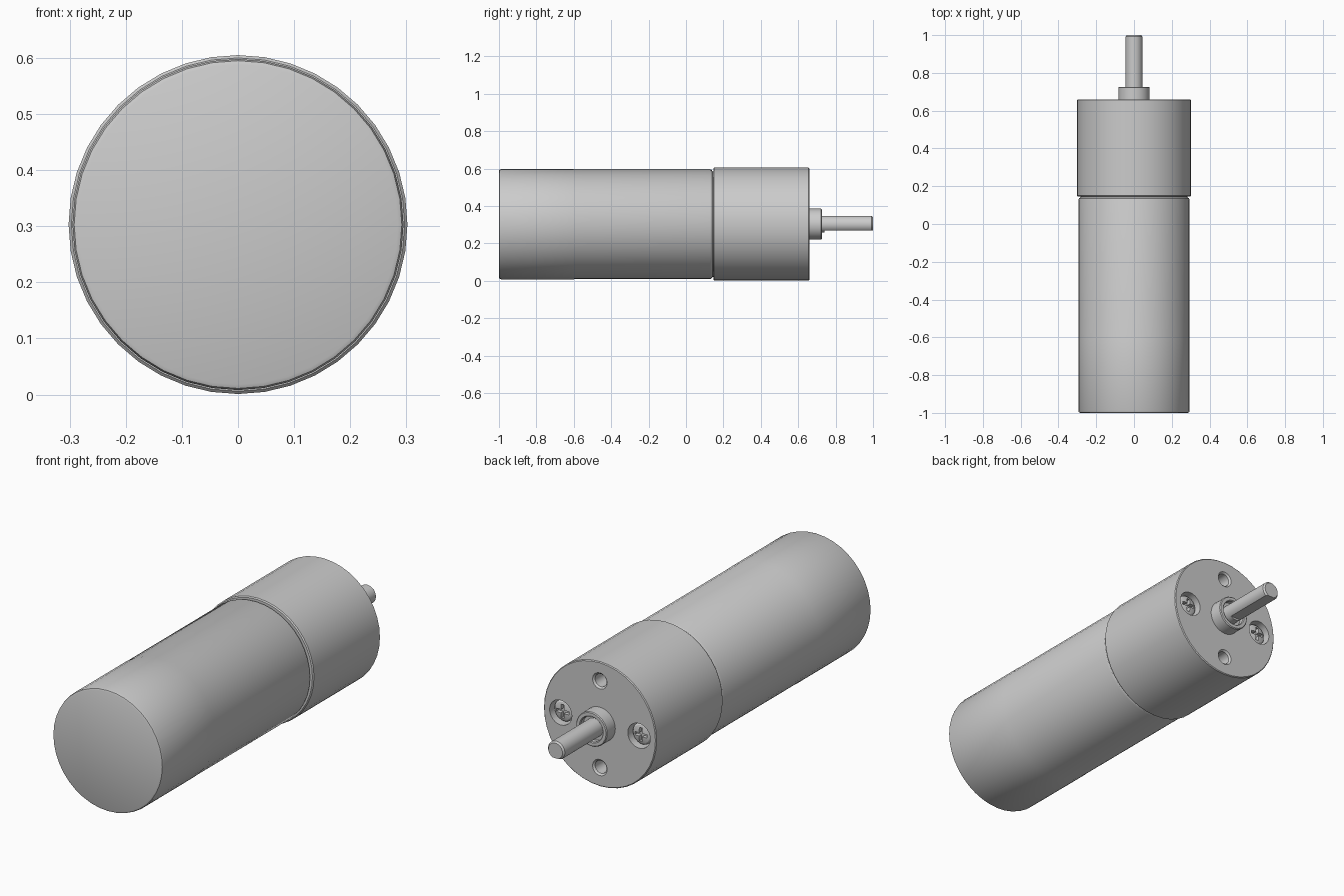
import bpy, bmesh, math

if "Cube" in bpy.data.objects:
    bpy.data.objects.remove(bpy.data.objects["Cube"])

AXIS_Z = 0.303      # height of the motor axis
FACE = 0.66         # y of the gearbox mounting face
HOLE_R = 0.21       # radius of the bolt circle


def lathe(name, profile, x=0, z=0, sides=40):
    """Spin (radius, y) points around an axis parallel to y; radius 0 makes a pole."""
    bm = bmesh.new()
    rings = []
    for r, y in profile:
        n = sides if r > 0 else 1
        rings.append([bm.verts.new((x + r * math.sin(2 * math.pi * i / sides), y,
                                    AXIS_Z + z + r * math.cos(2 * math.pi * i / sides)))
                      for i in range(n)])
    for a, b in zip(rings, rings[1:]):
        for i in range(sides):
            j = (i + 1) % sides
            quad = [a[i % len(a)], a[j % len(a)], b[j % len(b)], b[i % len(b)]]
            bm.faces.new(list(dict.fromkeys(quad)))
    bmesh.ops.recalc_face_normals(bm, faces=bm.faces)
    return to_object(name, bm)


def box(name, size, loc):
    bm = bmesh.new()
    bmesh.ops.create_cube(bm, size=1)
    bmesh.ops.scale(bm, vec=size, verts=bm.verts)
    bmesh.ops.translate(bm, vec=loc, verts=bm.verts)
    return to_object(name, bm)


def to_object(name, bm):
    mesh = bpy.data.meshes.new(name)
    bm.to_mesh(mesh)
    bm.free()
    ob = bpy.data.objects.new(name, mesh)
    bpy.context.collection.objects.link(ob)
    return ob


def select(ob):
    bpy.ops.object.select_all(action='DESELECT')
    ob.select_set(True)
    bpy.context.view_layer.objects.active = ob


def cut(ob, cutters):
    for c in cutters:
        mod = ob.modifiers.new("cut", 'BOOLEAN')
        mod.operation, mod.solver, mod.object = 'DIFFERENCE', 'EXACT', c
        select(ob)
        bpy.ops.object.modifier_apply(modifier=mod.name)
        bpy.data.objects.remove(c)


# Motor can, with a fine seam where the rear sleeve ends
R = 0.295
can = lathe("motor_can", [(0, -1), (R - 0.010, -1), (R - 0.003, -0.997), (R, -0.988),
                          (R, -0.602), (R - 0.001, -0.598), (R - 0.001, 0.128),
                          (R - 0.004, 0.136), (R - 0.012, 0.142), (R - 0.012, 0.16),
                          (0, 0.16)])

# Gearbox housing
G = 0.302
gearbox = lathe("gearbox", [(0, 0.146), (G - 0.005, 0.146), (G, 0.151), (G, FACE - 0.004),
                            (G - 0.004, FACE), (0, FACE)])

# Mounting holes above and below, screw counterbores left and right
cutters = []
for s in (1, -1):
    cutters.append(lathe("mount_cutter", [(0, FACE - 0.11), (0.031, FACE - 0.10),
                                          (0.031, FACE - 0.008), (0.041, FACE + 0.002),
                                          (0.041, FACE + 0.02), (0, FACE + 0.02)],
                         z=s * HOLE_R, sides=24))
    cutters.append(lathe("screw_cutter", [(0, FACE - 0.06), (0.06, FACE - 0.06),
                                          (0.06, FACE + 0.02), (0, FACE + 0.02)],
                         x=s * HOLE_R, sides=24))
cut(gearbox, cutters)

# Cross-head screws sunk in the counterbores
screws = []
for side, s in (("right", 1), ("left", -1)):
    head = lathe("screw_" + side, [(0, FACE - 0.062), (0.052, FACE - 0.062),
                                   (0.052, FACE - 0.028), (0.044, FACE - 0.019),
                                   (0.025, FACE - 0.013), (0, FACE - 0.012)],
                 x=s * HOLE_R, sides=24)
    pos = (s * HOLE_R, FACE - 0.01, AXIS_Z)
    cut(head, [box("slot_a", (0.066, 0.045, 0.016), pos),
               box("slot_b", (0.016, 0.045, 0.066), pos)])
    screws.append(head)

# Bearing boss with a recessed bore around the shaft
boss = lathe("bearing_boss", [(0, FACE - 0.01), (0.083, FACE - 0.01), (0.083, 0.722),
                              (0.079, 0.726), (0.064, 0.726), (0.060, 0.722),
                              (0.060, 0.700), (0, 0.700)], sides=32)

# Output shaft with a flat ground on its underside
shaft = lathe("output_shaft", [(0, 0.69), (0.045, 0.69), (0.045, 0.992), (0.038, 1.0),
                               (0, 1.0)], sides=32)
cut(shaft, [box("flat_cutter", (0.2, 0.4, 0.1), (0, 0.94, AXIS_Z - 0.035 - 0.05))])

for ob in [can, gearbox, boss, shaft] + screws:
    select(ob)
    bpy.ops.object.shade_smooth_by_angle(angle=math.radians(30))
